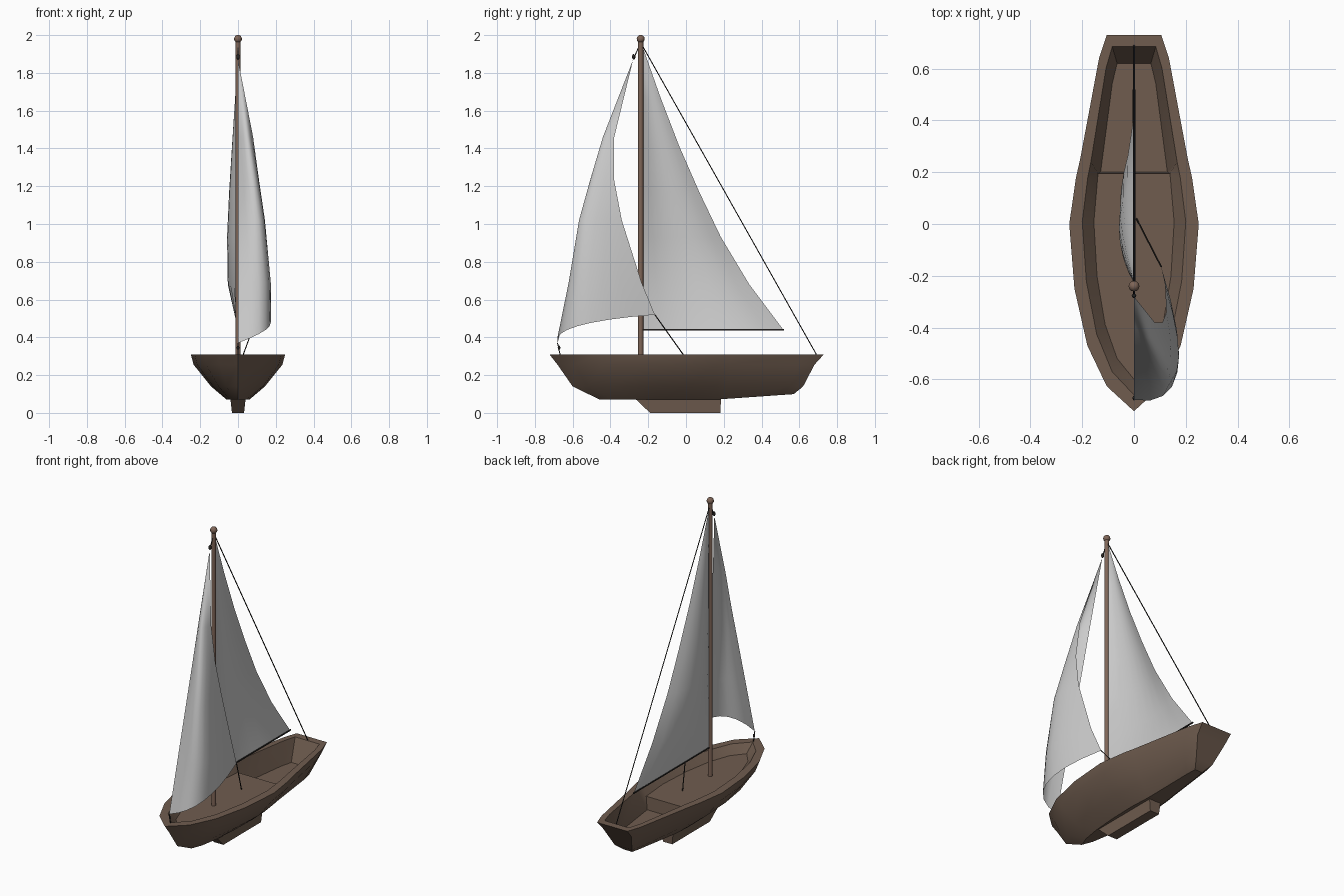
import bpy, bmesh, math
from mathutils import Vector

if "Cube" in bpy.data.objects:
    bpy.data.objects.remove(bpy.data.objects["Cube"])


def material(name, rgb):
    m = bpy.data.materials.new(name)
    m.diffuse_color = (*rgb, 1)
    m.use_nodes = True
    m.node_tree.nodes["Principled BSDF"].inputs["Base Color"].default_value = m.diffuse_color
    return m


WOOD = material("dark_wood", (0.16, 0.108, 0.078))
SPAR = material("spar_wood", (0.21, 0.13, 0.095))
ROPE = material("rope", (0.02, 0.018, 0.016))


def make(name, verts, faces, mat=None, angle=None):
    me = bpy.data.meshes.new(name)
    me.from_pydata(verts, [], faces)
    bm = bmesh.new()
    bm.from_mesh(me)
    bmesh.ops.recalc_face_normals(bm, faces=bm.faces)
    bm.to_mesh(me)
    bm.free()
    ob = bpy.data.objects.new(name, me)
    bpy.context.collection.objects.link(ob)
    if mat:
        me.materials.append(mat)
    if angle:
        bpy.ops.object.select_all(action='DESELECT')
        ob.select_set(True)
        bpy.context.view_layer.objects.active = ob
        bpy.ops.object.shade_smooth_by_angle(angle=math.radians(angle))
    return ob


def rod(name, a, b, r, mat, sides=6):
    a, b = Vector(a), Vector(b)
    q = (b - a).to_track_quat('Z', 'Y')
    ring = [q @ Vector((r * math.cos(t), r * math.sin(t), 0))
            for t in (2 * math.pi * i / sides for i in range(sides))]
    verts = [a + p for p in ring] + [b + p for p in ring]
    faces = [(i, (i + 1) % sides, (i + 1) % sides + sides, i + sides) for i in range(sides)]
    faces += [tuple(range(sides)), tuple(range(sides, 2 * sides))]
    return make(name, verts, faces, mat, 50)


def ball(name, loc, r, mat, stretch=1):
    bpy.ops.mesh.primitive_uv_sphere_add(segments=12, ring_count=8, radius=r, location=loc)
    ob = bpy.context.object
    ob.name = name
    ob.scale.z = stretch
    ob.data.materials.append(mat)
    bpy.ops.object.shade_smooth()


# Hull: the deck outline (y, half width) repeated as rings, outside and inside
OUTLINE = [(-.723, 0), (-.627, .105), (-.47, .18), (-.25, .23), (0, .25),
           (.18, .224), (.25, .208), (.64, .135), (.73, .105)]


def ring(sx, y0, y1, zfunc, step=False):
    side = []
    for i, (y, w) in enumerate(OUTLINE):
        yy = y0 + (y + .723) / 1.453 * (y1 - y0)
        if step and i in (5, 6):        # cockpit step
            yy = .195 if i == 5 else .2
        side.append((w * sx, yy, zfunc(yy)))
    return side + [(-x, y, z) for x, y, z in reversed(side[1:])]


rings = [
    ring(.25, -.46, .57, lambda y: .072 + max(0, y - .18) * .07),
    ring(.57, -.60, .62, lambda y: .14),
    ring(.94, -.68, .68, lambda y: .255),
    ring(1, -.723, .73, lambda y: .31),
    ring(.8, -.66, .685, lambda y: .31),
    ring(.62, -.60, .62, lambda y: .26 if y < .198 else .18, True),
]
n = len(rings[0])
verts = [v for r in rings for v in r]
faces = [(k * n + i, k * n + (i + 1) % n, (k + 1) * n + (i + 1) % n, (k + 1) * n + i)
         for k in range(len(rings) - 1) for i in range(n)]
for base in (0, (len(rings) - 1) * n):   # bottom and deck strips
    faces.append((base, base + 1, base + n - 1))
    faces += [(base + i, base + i + 1, base + n - i - 1, base + n - i)
              for i in range(1, len(OUTLINE) - 1)]
make("hull", verts, faces, WOOD, 25)

# Keel
kv = [(s * w, y, z) for w, y0, y1, z in ((.032, -.19, .182, 0), (.042, -.285, .186, .09))
      for s, y in ((-1, y0), (1, y0), (1, y1), (-1, y1))]
make("keel", kv, [(0, 1, 2, 3), (4, 5, 6, 7)] +
     [(i, (i + 1) % 4, (i + 1) % 4 + 4, i + 4) for i in range(4)], WOOD)

# Mast with ball top, and boom
rod("mast", (0, -.24, .24), (0, -.24, 1.97), .014, SPAR, 12)
ball("mast_ball", (0, -.24, 1.98), .021, SPAR)
rod("boom", (0, -.235, .44), (0, .52, .44), .005, ROPE)


# Sails: rows of (luff point, leech point, belly vector), closing at the head
def sail(name, rows, head, cols=8):
    verts, faces = [], []
    for a, b, belly in rows:
        a, b, belly = Vector(a), Vector(b), Vector(belly)
        verts += [a.lerp(b, i / cols) + belly * 4 * (i / cols) * (1 - i / cols)
                  for i in range(cols + 1)]
    w = cols + 1
    for k in range(len(rows) - 1):
        faces += [(k * w + i, k * w + i + 1, (k + 1) * w + i + 1, (k + 1) * w + i)
                  for i in range(cols)]
    top = (len(rows) - 1) * w
    verts.append(Vector(head))
    faces += [(top + i, top + i + 1, len(verts) - 1) for i in range(cols)]
    make(name, verts, faces, None, 60)


sail("main_sail", [
    ((0, -.225, .44), (0, .515, .44), (0, 0, 0)),
    ((0, -.225, .68), (0, .335, .68), (-.054, 0, 0)),
    ((0, -.225, .93), (0, .185, .93), (-.058, 0, 0)),
    ((0, -.225, 1.17), (0, .07, 1.17), (-.047, 0, 0)),
    ((0, -.225, 1.41), (0, -.035, 1.41), (-.032, 0, 0)),
    ((0, -.225, 1.67), (0, -.135, 1.67), (-.015, 0, 0)),
], (0, -.23, 1.94))
sail("front_sail", [
    ((0, -.68, .37), (.105, -.165, .52), (.115, -.15, .015)),
    ((0, -.595, .69), (.12, -.235, .69), (.105, -.155, 0)),
    ((0, -.507, 1.02), (.125, -.34, 1.02), (.065, -.13, 0)),
    ((0, -.45, 1.23), (.11, -.38, 1.23), (.035, -.09, 0)),
    ((0, -.39, 1.46), (.08, -.38, 1.46), (.012, -.055, 0)),
], (0, -.28, 1.87))

# Rigging
rod("backstay", (0, -.24, 1.96), (0, .69, .31), .003, ROPE)
rod("front_sheet", (.105, -.165, .52), (.01, .02, .26), .003, ROPE)
rod("head_line", (0, -.28, 1.87), (0, -.24, 1.96), .003, ROPE)
rod("tack_line", (0, -.68, .37), (0, -.665, .30), .003, ROPE)
ball("head_shackle", (0, -.277, 1.885), .009, ROPE, 1.6)
ball("tack_shackle", (0, -.672, .345), .007, ROPE, 1.6)
